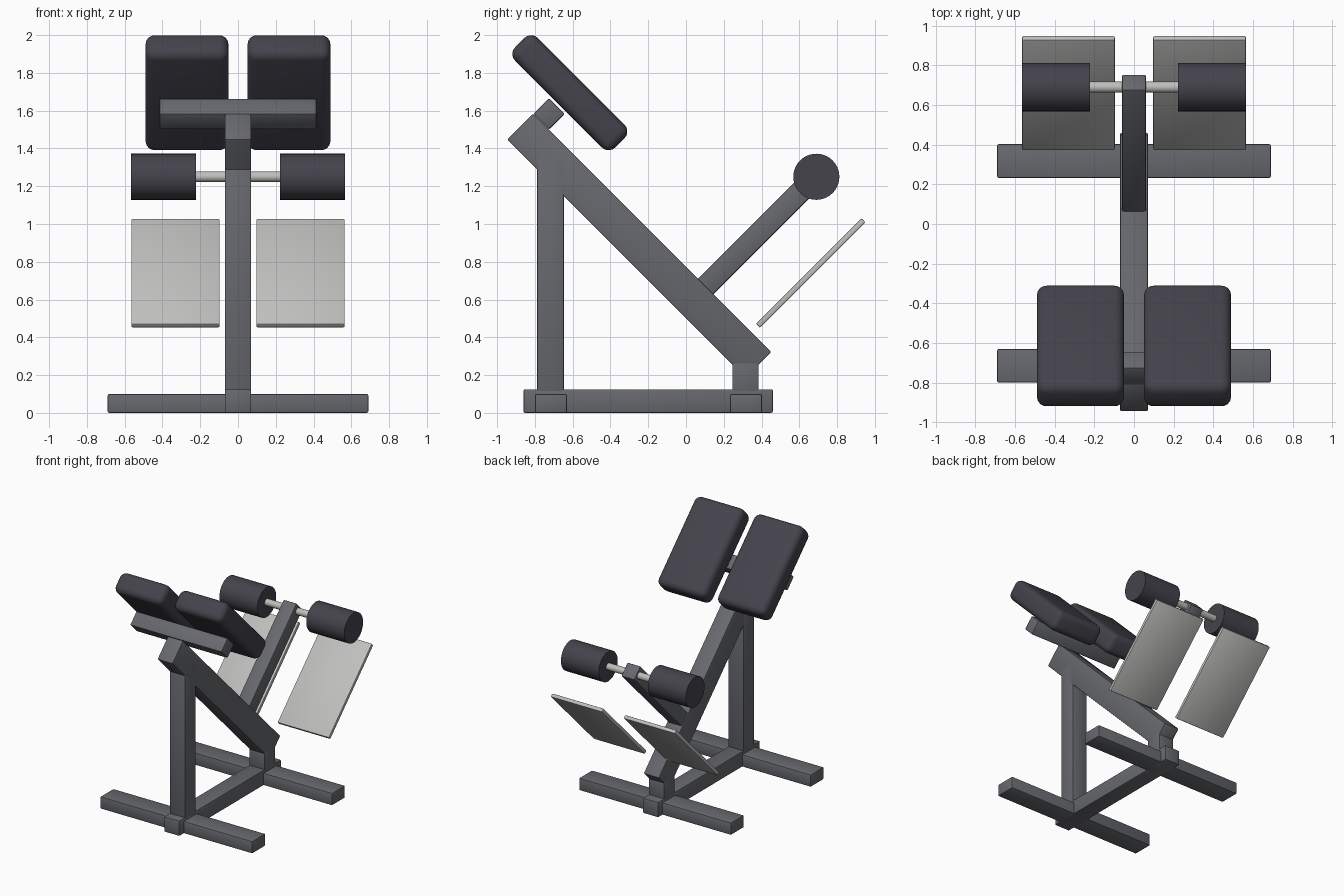
import bpy
import math

if "Cube" in bpy.data.objects:
    bpy.data.objects.remove(bpy.data.objects["Cube"])


def material(name, rgb):
    m = bpy.data.materials.new(name)
    m.diffuse_color = (*rgb, 1)
    m.use_nodes = True
    m.node_tree.nodes["Principled BSDF"].inputs["Base Color"].default_value = m.diffuse_color
    return m


FRAME = material("frame grey", (0.135, 0.14, 0.155))
PAD = material("dark padding", (0.058, 0.056, 0.072))
METAL = material("light metal", (0.52, 0.52, 0.51))


def finish(ob, name, mat):
    ob.name = name
    ob.data.materials.append(mat)
    bpy.ops.object.shade_smooth_by_angle(angle=math.radians(35))
    return ob


def box(name, centre, size, mat=FRAME, tilt=0, bevel=0.008, segments=2):
    """Rounded box, tilted in degrees about the x axis."""
    bpy.ops.mesh.primitive_cube_add(size=1, location=centre)
    ob = bpy.context.object
    ob.scale = size
    bpy.ops.object.transform_apply(location=False, rotation=False, scale=True)
    ob.rotation_euler.x = math.radians(tilt)
    mod = ob.modifiers.new("rounding", 'BEVEL')
    mod.width = bevel
    mod.segments = segments
    mod.limit_method = 'ANGLE'
    bpy.ops.object.modifier_apply(modifier=mod.name)
    return finish(ob, name, mat)


def bar(name, centre, radius, length, mat):
    """Round bar lying along x."""
    bpy.ops.mesh.primitive_cylinder_add(
        vertices=40, radius=radius, depth=length, location=centre,
        rotation=(0, math.pi / 2, 0))
    return finish(bpy.context.object, name, mat)


# Base frame
box("base_spine", (0, -0.2, 0.0625), (0.14, 1.32, 0.125))
box("front_foot", (0, -0.715, 0.05), (1.38, 0.17, 0.1))
box("rear_foot", (0, 0.318, 0.05), (1.38, 0.17, 0.1))

# Uprights and sloping main beam
box("tall_post", (0, -0.717, 0.7), (0.14, 0.143, 1.3))
box("short_post", (0, 0.315, 0.185), (0.14, 0.14, 0.17))
box("main_beam", (0, -0.2475, 0.885), (0.14, 1.785, 0.194), tilt=-45)

# Hip pads on their cross support
box("pad_support", (0, -0.725, 1.583), (0.83, 0.117, 0.117), tilt=-45)
for side, s in (("left", -1), ("right", 1)):
    box(side + "_hip_pad", (s * 0.27, -0.615, 1.695), (0.44, 0.75, 0.17),
        PAD, tilt=-45, bevel=0.05, segments=5)

# Ankle roller arm
box("roller_arm", (0, 0.39, 0.955), (0.12, 0.92, 0.115), tilt=45)
bar("roller_axle", (0, 0.69, 1.25), 0.028, 0.6, METAL)

# Ankle rollers and foot plates
for side, s in (("left", -1), ("right", 1)):
    bar(side + "_ankle_roller", (s * 0.394, 0.69, 1.25), 0.122, 0.344, PAD)
    box(side + "_foot_plate", (s * 0.331, 0.66, 0.74), (0.468, 0.79, 0.03),
        METAL, tilt=45, bevel=0.007)
